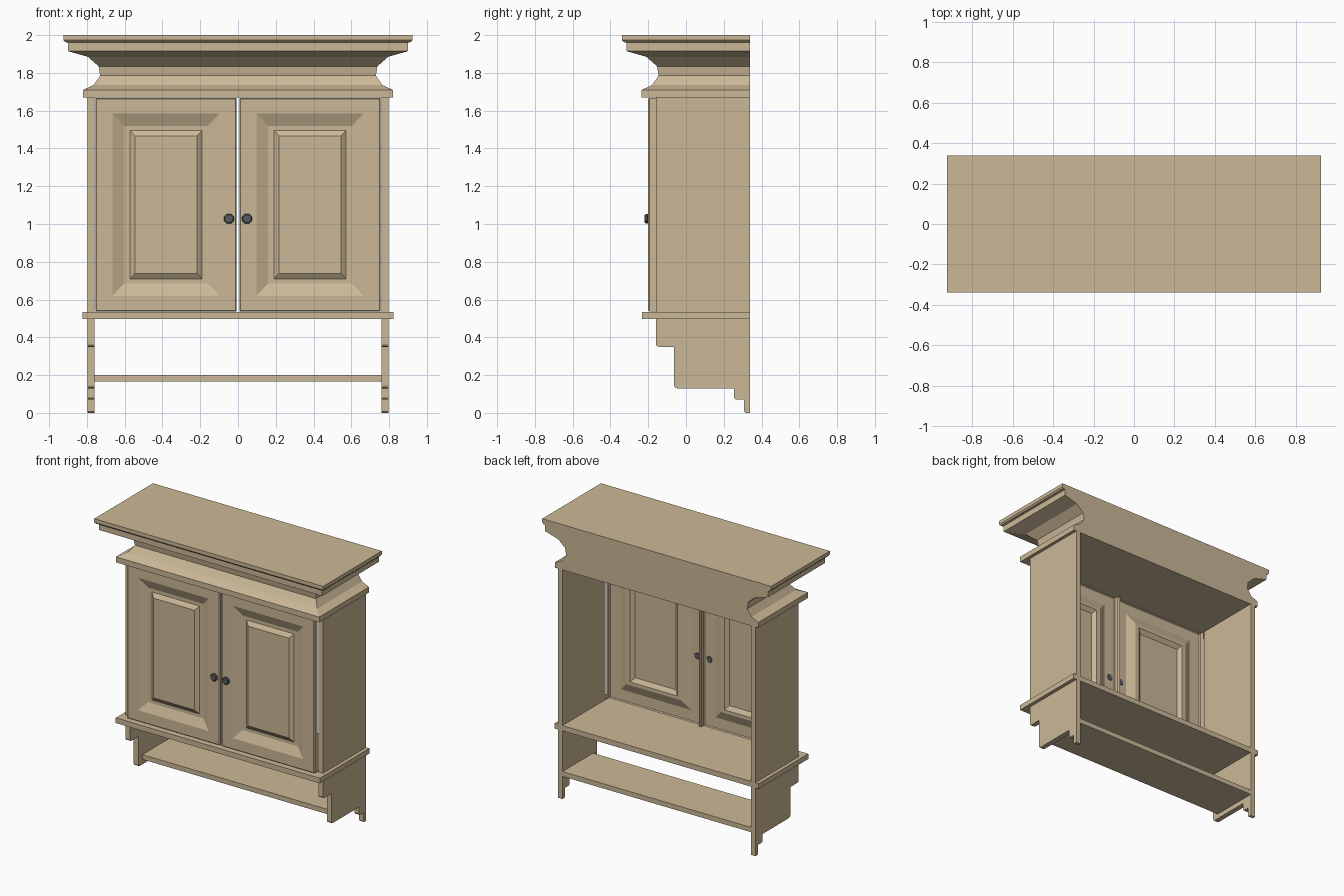
import bpy, bmesh, math

if "Cube" in bpy.data.objects:
    bpy.data.objects.remove(bpy.data.objects["Cube"])

BACK = 0.338


def material(name, rgb):
    m = bpy.data.materials.new(name)
    m.diffuse_color = (*rgb, 1)
    m.use_nodes = True
    m.node_tree.nodes["Principled BSDF"].inputs["Base Color"].default_value = m.diffuse_color
    return m


wood = material("tan_wood", (0.60, 0.48, 0.31))
metal = material("dark_metal", (0.10, 0.105, 0.115))


def finish(name, bm, mat, recalc=True):
    if recalc:
        bmesh.ops.recalc_face_normals(bm, faces=bm.faces[:])
    me = bpy.data.meshes.new(name)
    bm.to_mesh(me)
    bm.free()
    me.materials.append(mat)
    ob = bpy.data.objects.new(name, me)
    bpy.context.collection.objects.link(ob)
    return ob


def loft(name, rings, mat, cap_start=True, cap_end=True, recalc=True):
    """Skin a list of closed point rings."""
    bm = bmesh.new()
    loops = [[bm.verts.new(p) for p in r] for r in rings]
    for a, b in zip(loops, loops[1:]):
        n = len(a)
        for i in range(n):
            j = (i + 1) % n
            bm.faces.new((a[i], a[j], b[j], b[i]))
    if cap_start:
        bm.faces.new(loops[0][::-1])
    if cap_end:
        bm.faces.new(loops[-1])
    return finish(name, bm, mat, recalc)


def board(name, hx, y0, y1, z0, z1):
    rings = [[(-hx, y0, z), (hx, y0, z), (hx, y1, z), (-hx, y1, z)] for z in (z0, z1)]
    return loft(name, rings, wood)


# Crown moulding: (half width, height) profile with a matching front overhang
crown_profile = [(0.82, 1.67), (0.82, 1.71), (0.765, 1.735), (0.73, 1.785),
                 (0.738, 1.835), (0.795, 1.885), (0.90, 1.915), (0.90, 1.96),
                 (0.914, 1.963), (0.923, 1.973), (0.923, 2.0)]
loft("crown", [[(-w, 0.585 - w, z), (w, 0.585 - w, z), (w, BACK, z), (-w, BACK, z)]
               for w, z in crown_profile], wood)

# Side panels with stepped lower brackets
side_profile = [(BACK, 1.67), (-0.16, 1.67), (-0.16, 0.365), (-0.155, 0.354), (-0.145, 0.35),
                (-0.063, 0.35), (-0.063, 0.145), (-0.058, 0.134), (-0.045, 0.13),
                (0.255, 0.13), (0.255, 0.08), (0.264, 0.07), (0.308, 0.07),
                (0.308, 0.007), (0.315, 0), (BACK, 0)]
for s, label in ((-1, "left"), (1, "right")):
    loft(label + "_side", [[(s * x, y, z) for y, z in side_profile] for x in (0.76, 0.797)], wood)

# Cabinet floor and lower shelf
board("cabinet_floor", 0.823, -0.233, BACK, 0.497, 0.535)
board("lower_shelf", 0.76, -0.015, BACK, 0.165, 0.20)

# Raised-panel doors, open shells: (inset left/right, inset top/bottom, y)
steps = [(0, 0, -0.16), (0, 0, -0.193), (0.006, 0.006, -0.20), (0.09, 0.083, -0.20),
         (0.152, 0.148, -0.172), (0.183, 0.172, -0.172), (0.21, 0.202, -0.193)]
for s, label in ((-1, "left"), (1, "right")):
    x0, x1 = sorted((s * 0.007, s * 0.755))
    z0, z1 = 0.537, 1.668
    rings = [[(x0 + a, y, z0 + b), (x1 - a, y, z0 + b), (x1 - a, y, z1 - b), (x0 + a, y, z1 - b)]
             for a, b, y in steps]
    loft(label + "_door", rings, wood, cap_start=False, recalc=False)

    # Octagonal door knobs
    knob = [(0.022, -0.198), (0.028, -0.203), (0.028, -0.213), (0.022, -0.219)]
    loft(label + "_knob",
         [[(s * 0.048 + r * math.cos(math.tau * (i + 0.5) / 8), y,
            1.028 + r * math.sin(math.tau * (i + 0.5) / 8)) for i in range(8)]
          for r, y in knob], metal)
